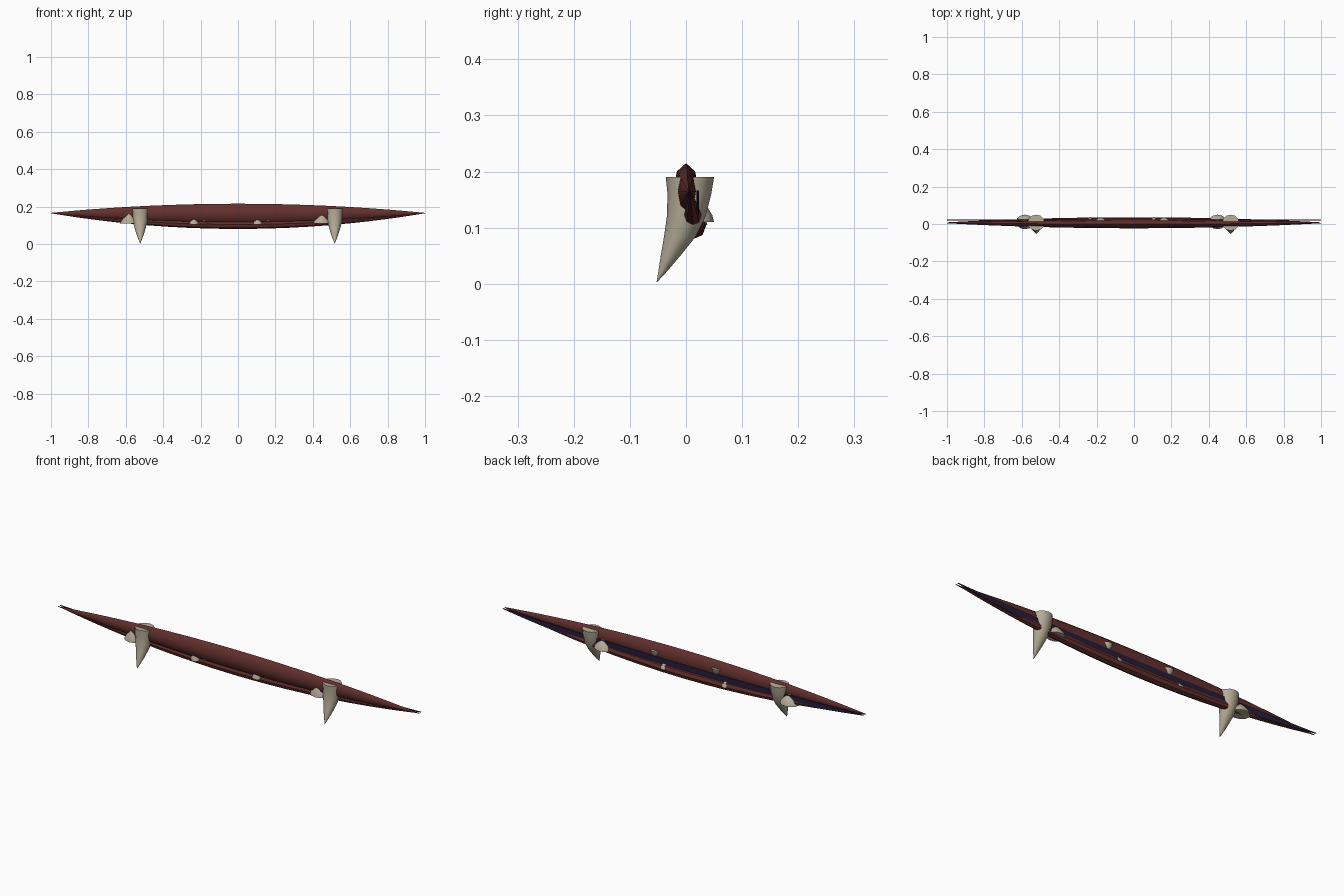
import bpy, math

if "Cube" in bpy.data.objects:
    bpy.data.objects.remove(bpy.data.objects["Cube"])


def material(name, color):
    m = bpy.data.materials.new(name)
    m.diffuse_color = (*color, 1)
    m.use_nodes = True
    m.node_tree.nodes["Principled BSDF"].inputs["Base Color"].default_value = m.diffuse_color
    return m


LIP = material("lip_red", (0.125, 0.03, 0.027))
INNER = material("mouth_dark", (0.02, 0.012, 0.04))
BONE = material("tooth_bone", (0.48, 0.42, 0.32))


def loft(name, rings, mat, caps=True):
    """Skin a list of equal-length rings."""
    n = len(rings[0])
    verts = [p for r in rings for p in r]
    faces = []
    for i in range(len(rings) - 1):
        for j in range(n):
            k = (j + 1) % n
            faces.append((i * n + j, i * n + k, (i + 1) * n + k, (i + 1) * n + j))
    if caps:
        faces.append(tuple(range(n))[::-1])
        faces.append(tuple(range((len(rings) - 1) * n, len(rings) * n)))
    me = bpy.data.meshes.new(name)
    me.from_pydata(verts, [], faces)
    me.materials.append(mat)
    ob = bpy.data.objects.new(name, me)
    bpy.context.collection.objects.link(ob)
    bpy.ops.object.select_all(action='DESELECT')
    ob.select_set(True)
    bpy.context.view_layer.objects.active = ob
    bpy.ops.object.mode_set(mode='EDIT')
    bpy.ops.mesh.select_all(action='SELECT')
    bpy.ops.mesh.normals_make_consistent(inside=False)
    bpy.ops.object.mode_set(mode='OBJECT')
    bpy.ops.object.shade_smooth_by_angle(angle=math.radians(40))
    return ob


def lip(name, y_mid, y_tip, y_half, z_low, z_high, sides=8, steps=24):
    """Spindle along x, swelling in the middle and pointed at both ends."""
    rings = []
    for i in range(steps + 1):
        x = -math.cos(math.pi * i / steps)
        s = 1 - x * x
        top = 0.165 + (z_high - 0.165) * s
        low = 0.165 + (z_low - 0.165) * s
        zc, zr = (top + low) / 2, (top - low) / 2 + 0.001
        yc = y_tip + (y_mid - y_tip) * s
        yr = y_half * s + 0.001
        rings.append([(x, yc + yr * math.cos(a), zc + zr * math.sin(a))
                      for a in (2 * math.pi * j / sides for j in range(sides))])
    return loft(name, rings, LIP)


def tooth(name, x, half_width, profile, sides=12):
    """Curved tooth: profile rows are front y, back y, z, relative width."""
    rings = []
    for y0, y1, z, w in profile:
        rings.append([(x + half_width * w * math.cos(a),
                       (y0 + y1) / 2 + (y1 - y0) / 2 * math.sin(a), z)
                      for a in (2 * math.pi * j / sides for j in range(sides))])
    return loft(name, rings, BONE)


# Lips
lip("upper_lip", 0.0, 0.005, 0.022, 0.115, 0.214)
lip("lower_lip", 0.014, 0.008, 0.021, 0.081, 0.127)

# Dark mouth interior, a thin blade behind the lips
blade = []
for i in range(25):
    x = -math.cos(math.pi * i / 24)
    s = 1 - x * x
    zc, h = 0.165 - 0.042 * s, 0.028 * s + 0.001
    blade.append([(x, y, zc + dz) for y, dz in
                  ((0.019, -h), (0.023, -h), (0.023, h), (0.019, h))])
loft("mouth_interior", blade, INNER)

# Tooth profiles
FANG = [(-0.036, 0.050, 0.190, 1.0), (-0.033, 0.045, 0.160, 0.97),
        (-0.034, 0.035, 0.120, 0.85), (-0.039, 0.018, 0.085, 0.65),
        (-0.045, -0.010, 0.050, 0.42), (-0.049, -0.032, 0.024, 0.2),
        (-0.0525, -0.0515, 0.003, 0.02)]
LOWER_FANG = [(-0.028, 0.050, 0.110, 1.0), (-0.026, 0.047, 0.122, 0.92),
              (-0.021, 0.036, 0.140, 0.62), (-0.014, 0.018, 0.158, 0.3),
              (-0.004, -0.002, 0.175, 0.02)]
SMALL_UPPER = [(-0.020, 0.034, 0.180, 1.0), (-0.018, 0.030, 0.165, 0.9),
               (-0.016, 0.012, 0.140, 0.5), (-0.012, -0.010, 0.118, 0.03)]
SMALL_LOWER = [(-0.021, 0.038, 0.105, 1.0), (-0.019, 0.035, 0.116, 0.9),
               (-0.014, 0.022, 0.132, 0.5), (-0.004, -0.002, 0.155, 0.03)]

# Teeth
for side, xf, xl, xs, xt in (("left", -0.523, -0.583, -0.18, -0.235),
                             ("right", 0.517, 0.447, 0.16, 0.105)):
    tooth(side + "_upper_fang", xf, 0.046, FANG)
    tooth(side + "_lower_fang", xl, 0.048, LOWER_FANG)
    tooth(side + "_small_upper_tooth", xs, 0.027, SMALL_UPPER)
    tooth(side + "_small_lower_tooth", xt, 0.027, SMALL_LOWER)
